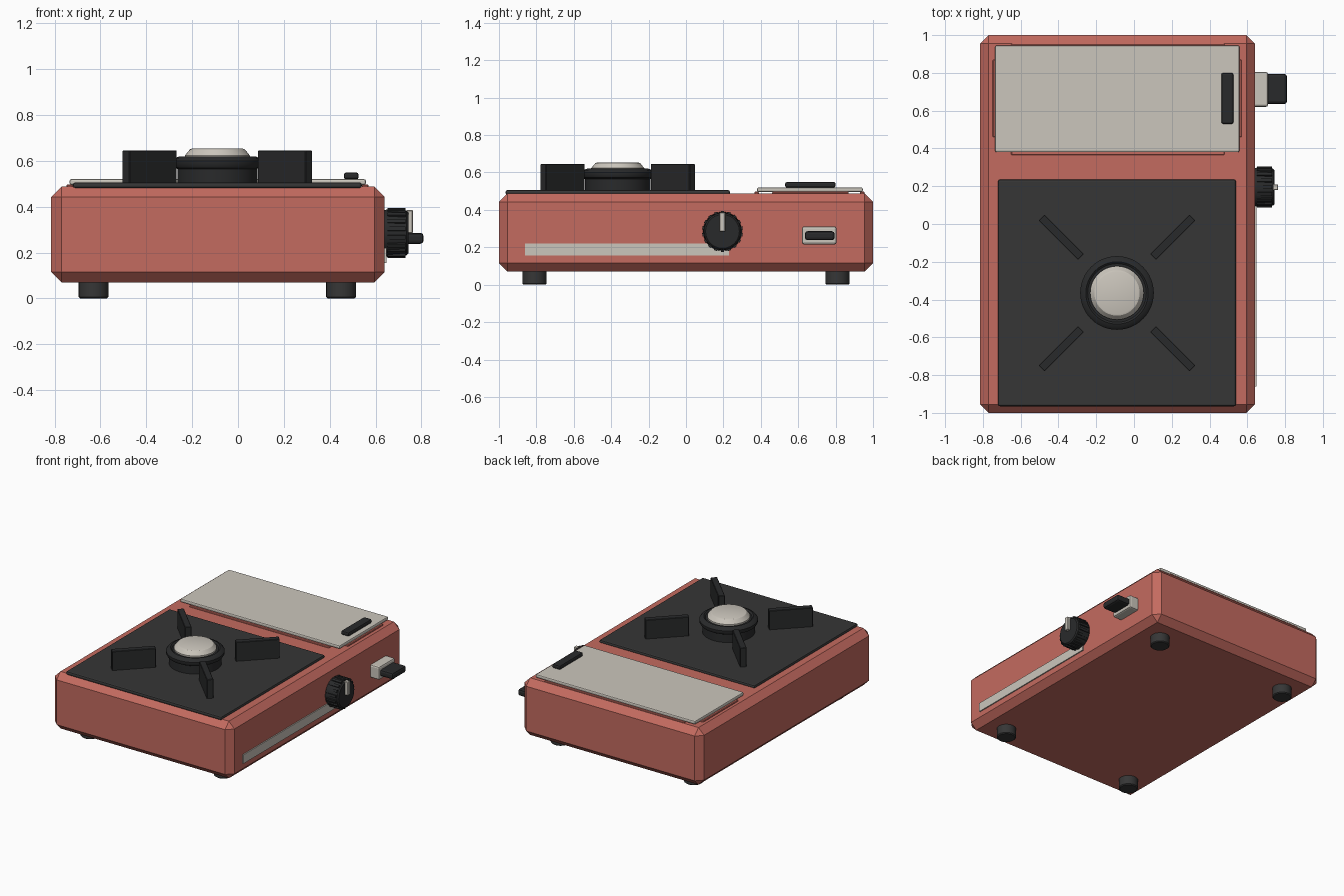
import bpy
import bmesh
from math import pi, cos, sin
from mathutils import Matrix

if "Cube" in bpy.data.objects:
    bpy.data.objects.remove(bpy.data.objects["Cube"], do_unlink=True)


def material(name, r, g, b):
    m = bpy.data.materials.new(name)
    m.use_nodes = True
    m.diffuse_color = (r, g, b, 1)
    m.node_tree.nodes["Principled BSDF"].inputs["Base Color"].default_value = (r, g, b, 1)
    return m


RED = material("warm red enamel", 0.55, 0.145, 0.115)
GREY = material("charcoal", 0.037, 0.037, 0.037)
BLACK = material("soft black", 0.022, 0.023, 0.024)
LIGHT = material("warm light metal", 0.60, 0.565, 0.505)


def finish(name, bm, mat, bevel=0, segments=1, smooth=False):
    mesh = bpy.data.meshes.new(name)
    bmesh.ops.recalc_face_normals(bm, faces=bm.faces)
    bm.to_mesh(mesh)
    bm.free()
    ob = bpy.data.objects.new(name, mesh)
    bpy.context.collection.objects.link(ob)
    mesh.materials.append(mat)
    if bevel:
        mod = ob.modifiers.new("edge bevel", 'BEVEL')
        mod.width, mod.segments = bevel, segments
        mod.limit_method = 'ANGLE'
    if smooth:
        bpy.ops.object.select_all(action='DESELECT')
        ob.select_set(True)
        bpy.context.view_layer.objects.active = ob
        bpy.ops.object.shade_smooth_by_angle(angle=pi / 6)
    return ob


def add_box(bm, x, y, z, turn=Matrix()):
    size = Matrix.Diagonal((x[1] - x[0], y[1] - y[0], z[1] - z[0], 1))
    mid = Matrix.Translation([(a + b) / 2 for a, b in (x, y, z)])
    bmesh.ops.create_cube(bm, size=1, matrix=turn @ mid @ size)


def box(name, x, y, z, mat, bevel=0, segments=1, turn=Matrix()):
    bm = bmesh.new()
    add_box(bm, x, y, z, turn)
    return finish(name, bm, mat, bevel, segments)


def lathe(name, profile, mat, place, sides=48):
    # Revolve (radius, height) points and cap both ends
    bm = bmesh.new()
    rings = [[bm.verts.new((r * cos(2 * pi * i / sides), r * sin(2 * pi * i / sides), h))
              for i in range(sides)] for r, h in profile]
    for low, high in zip(rings, rings[1:]):
        for i in range(sides):
            j = (i + 1) % sides
            bm.faces.new((low[i], low[j], high[j], high[i]))
    bm.faces.new(rings[0])
    bm.faces.new(rings[-1])
    bm.transform(place)
    return finish(name, bm, mat, smooth=True)


# Chamfered case
box("case", (-0.815, 0.64), (-1, 1), (0.07, 0.488), RED, 0.045)

# Four feet
for side, x in (("right", -0.63), ("left", 0.45)):
    for end, y in (("front", -0.81), ("back", 0.81)):
        lathe(f"{end}_{side}_foot", [(0.058, 0), (0.065, 0.006), (0.065, 0.08)], GREY,
              Matrix.Translation((x, y, 0)), 32)

# Drip tray
box("drip_tray", (-0.72, 0.54), (-0.965, 0.235), (0.48, 0.506), GREY, 0.01, 2)

# Burner and its cap
burner = Matrix.Translation((-0.09, -0.365, 0))
lathe("burner_ring", [(0.175, 0.5), (0.175, 0.565), (0.188, 0.572), (0.195, 0.585),
                      (0.195, 0.6), (0.185, 0.612), (0.165, 0.62), (0.155, 0.612)],
      BLACK, burner)
lathe("burner_cap", [(0.142, 0.605), (0.142, 0.623), (0.12, 0.65), (0.112, 0.653)],
      LIGHT, burner)

# Diagonal pan supports
for i in range(4):
    turn = burner @ Matrix.Rotation(pi / 4 + i * pi / 2, 4, 'Z')
    box(f"pan_support_{i + 1}", (0.27, 0.565), (-0.022, 0.022), (0.5, 0.645),
        BLACK, 0.003, turn=turn)

# Low rim around the fuel compartment, and its lid
for name, y in (("front", (0.365, 0.39)), ("back", (0.93, 0.955))):
    box(f"{name}_lid_rim", (-0.65, 0.48), y, (0.48, 0.497), RED, 0.004)
for name, x in (("right", (-0.748, -0.72)), ("left", (0.54, 0.57))):
    box(f"{name}_lid_rim", x, (0.46, 0.87), (0.48, 0.497), RED, 0.004)
box("fuel_lid", (-0.735, 0.558), (0.38, 0.945), (0.495, 0.52), LIGHT, 0.008, 2)
box("lid_handle", (0.462, 0.526), (0.53, 0.8), (0.519, 0.549), BLACK, 0.01, 2)

# Side trim strip
box("side_trim", (0.635, 0.648), (-0.86, 0.23), (0.155, 0.22), LIGHT)

# Ribbed control knob with pointer
knob = Matrix.Translation((0.64, 0.195, 0.285)) @ Matrix.Rotation(pi / 2, 4, 'Y')
lathe("control_knob", [(0.1, 0.0), (0.104, 0.012), (0.098, 0.095), (0.09, 0.103)], BLACK, knob)
bm = bmesh.new()
for i in range(18):
    add_box(bm, (0.09, 0.109), (-0.009, 0.009), (0.012, 0.09),
            knob @ Matrix.Rotation(2 * pi * i / 18, 4, 'Z'))
finish("knob_ribs", bm, BLACK)
box("knob_pointer", (0.735, 0.763), (0.18, 0.21), (0.285, 0.385), LIGHT, 0.003)

# Locking lever in its housing
box("lever_housing", (0.63, 0.71), (0.62, 0.805), (0.215, 0.312), LIGHT, 0.012, 2)
box("lock_lever", (0.69, 0.81), (0.635, 0.795), (0.238, 0.286), BLACK, 0.015, 2)
